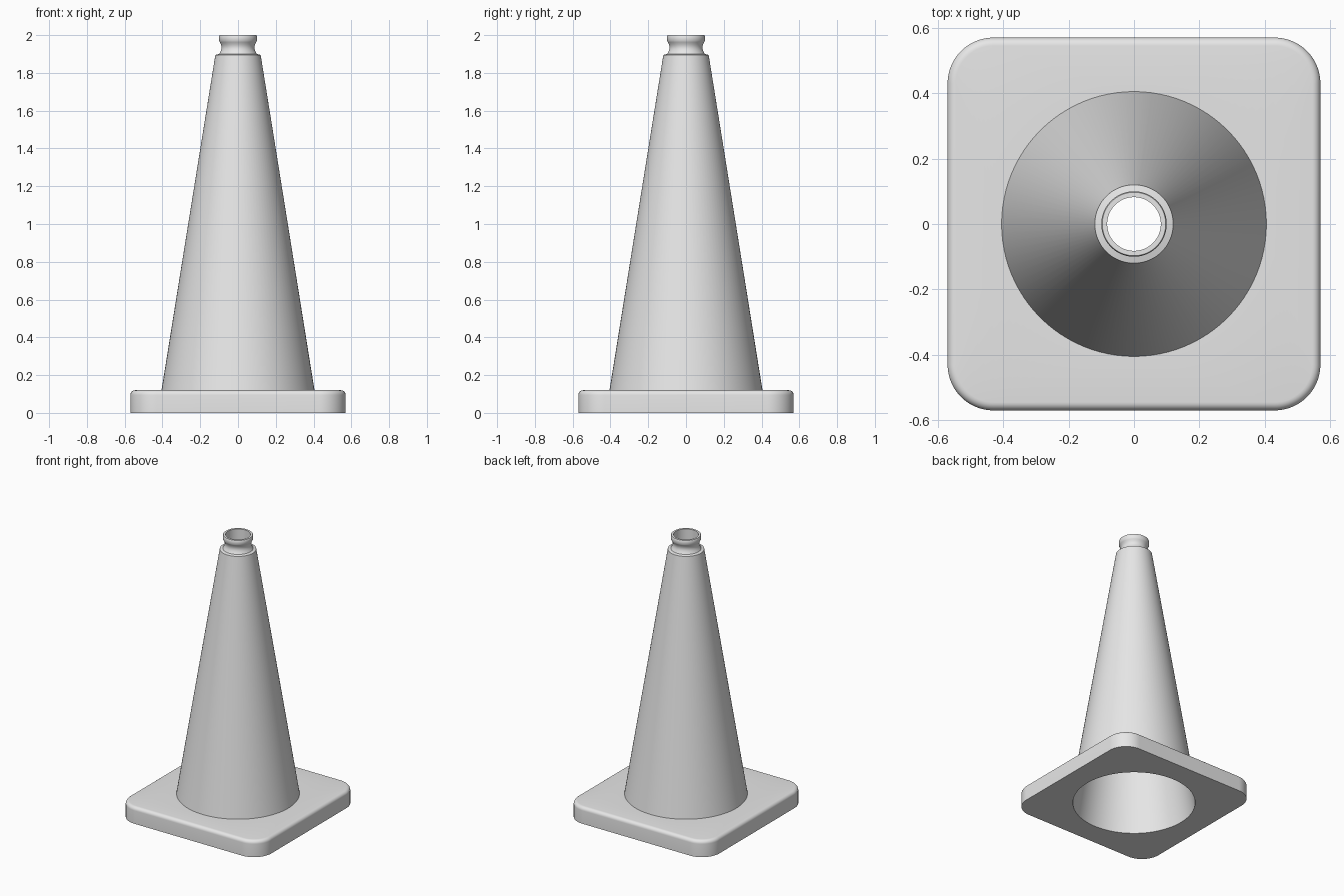
import bpy, bmesh, math
from math import sin, cos, pi

cube = bpy.data.objects.get("Cube")
if cube:
    bpy.data.objects.remove(cube, do_unlink=True)

grey = bpy.data.materials.new("light_grey")
grey.use_nodes = True
colour = (0.8, 0.8, 0.8, 1)
grey.diffuse_color = colour
grey.node_tree.nodes["Principled BSDF"].inputs["Base Color"].default_value = colour

SEGMENTS = 96


def circle(radius, z):
    return [(radius * cos(2 * pi * i / SEGMENTS), radius * sin(2 * pi * i / SEGMENTS), z)
            for i in range(SEGMENTS)]


def rounded_square(half, corner, z):
    """Square loop with arc corners, starting near +x so it pairs with circle()."""
    per = SEGMENTS // 4
    points = []
    for q in range(4):
        mid = pi / 4 + q * pi / 2
        cx = math.copysign(half - corner, cos(mid))
        cy = math.copysign(half - corner, sin(mid))
        for i in range(per):
            a = q * pi / 2 + i / (per - 1) * pi / 2
            points.append((cx + corner * cos(a), cy + corner * sin(a), z))
    return points


def skin(name, loops, closed=False):
    """Join successive loops with quads."""
    bm = bmesh.new()
    rings = [[bm.verts.new(p) for p in loop] for loop in loops]
    pairs = list(zip(rings, rings[1:]))
    if closed:
        pairs.append((rings[-1], rings[0]))
    for a, b in pairs:
        for i in range(SEGMENTS):
            j = (i + 1) % SEGMENTS
            bm.faces.new((a[i], a[j], b[j], b[i]))
    bmesh.ops.recalc_face_normals(bm, faces=bm.faces)
    mesh = bpy.data.meshes.new(name)
    bm.to_mesh(mesh)
    bm.free()
    mesh.materials.append(grey)
    obj = bpy.data.objects.new(name, mesh)
    bpy.context.collection.objects.link(obj)
    bpy.ops.object.select_all(action='DESELECT')
    obj.select_set(True)
    bpy.context.view_layer.objects.active = obj
    bpy.ops.object.shade_smooth_by_angle(angle=math.radians(32))
    return obj


# Square foot with rounded corners, a soft top edge and a round opening
HALF, CORNER, HEIGHT, SOFT = 0.57, 0.14, 0.12, 0.025
foot = [circle(0.405, 0), rounded_square(HALF, CORNER, 0)]
for k in range(7):
    a = k / 6 * pi / 2
    inset = SOFT * (1 - cos(a))
    foot.append(rounded_square(HALF - inset, CORNER - inset, HEIGHT - SOFT + SOFT * sin(a)))
foot.append(circle(0.405, HEIGHT))
skin("square_foot", foot, closed=True)

# Hollow cone: outer wall, shoulder, curved neck and rim, then back down inside
profile = [(0.405, HEIGHT), (0.12, 1.895), (0.1, 1.9)]
for k in range(1, 10):
    t = k / 10
    profile.append((0.1 - 0.013 * sin(pi * t), 1.9 + 0.07 * t))
profile += [(0.1, 1.97), (0.1, 1.995), (0.097, 2.0), (0.082, 2.0),
            (0.082, 1.9), (0.1, 1.885), (0.405, 0)]
skin("hollow_cone", [circle(r, z) for r, z in profile])
